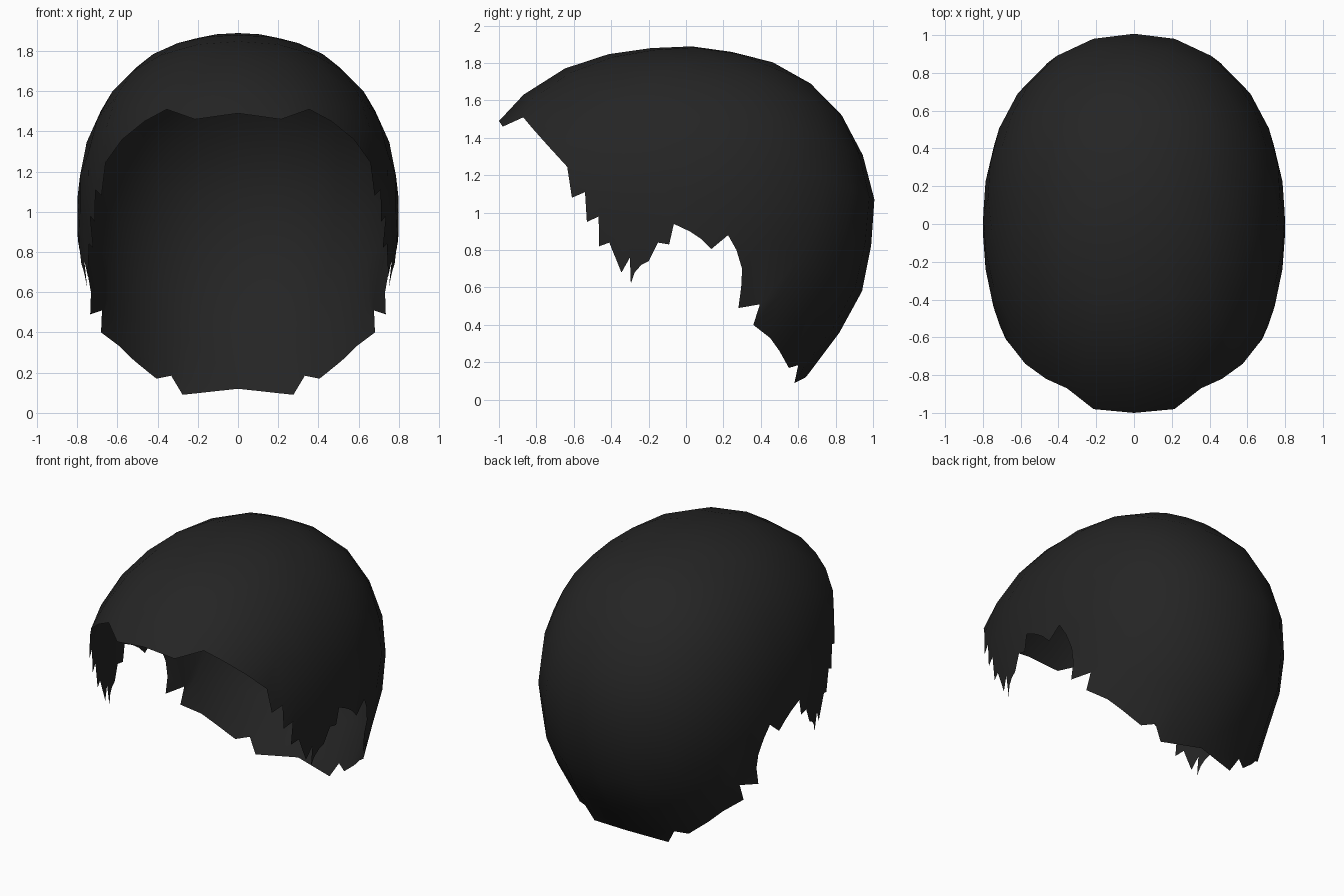
import bpy
import bmesh
from math import acos, atan2, cos, degrees, hypot, pi, radians, sin
from mathutils import Vector
from mathutils.geometry import delaunay_2d_cdt

if "Cube" in bpy.data.objects:
    bpy.data.objects.remove(bpy.data.objects["Cube"])

HALF_WIDTH, POWER = 0.8, 2.2
CENTRE = Vector((0, 0, 1))

# Centre-line of the scalp (y, z): nape, back, crown, brow, then under the head
MIDLINE = [(.62, 0), (.607, .047), (.64, .12), (.7, .2), (.8, .33), (.9, .5),
           (.95, .6), (.98, .78), (1, 1.15), (.92, 1.36), (.79, 1.58),
           (.54, 1.77), (.18, 1.865), (-.18, 1.88), (-.44, 1.84),
           (-.66, 1.765), (-.8, 1.69), (-.9, 1.6), (-1, 1.49),
           (-1.05, 1.14), (-.95, .63), (-.74, .05), (0, -.3), (.63, -.14)]

# Jagged hairline (y, z) from the middle of the fringe round to the nape tip
HAIRLINE = [(-1, 1.49), (-.98, 1.46), (-.87, 1.51), (-.82, 1.45), (-.74, 1.36),
            (-.635, 1.245), (-.61, 1.08), (-.54, 1.11), (-.53, .95),
            (-.467, .98), (-.465, .82), (-.41, .84), (-.345, .68), (-.3, .76),
            (-.295, .62), (-.275, .68), (-.24, .72), (-.2, .74), (-.15, .84),
            (-.09, .83), (-.065, .94), (.02, .9), (.08, .86), (.135, .805),
            (.225, .88), (.27, .8), (.3, .7), (.295, .6), (.28, .49),
            (.395, .51), (.36, .4), (.45, .33), (.5, .26), (.55, .17),
            (.6, .185), (.58, .09), (.64, .12), (.62, 0)]

polar = sorted((degrees(atan2(z - 1, y)) % 360, hypot(y, z - 1)) for y, z in MIDLINE)
polar = [(polar[-1][0] - 360, polar[-1][1])] + polar + [(polar[0][0] + 360, polar[0][1])]


def midline_radius(y, z):
    angle = degrees(atan2(z, y)) % 360
    for (a0, r0), (a1, r1) in zip(polar, polar[1:]):
        if a0 <= angle <= a1:
            return r0 + (r1 - r0) * (angle - a0) / (a1 - a0)
    return polar[0][1]


def surface_point(d):
    """Push a direction from the head centre out to the scalp."""
    s = hypot(d.y, d.z) / midline_radius(d.y, d.z)
    return CENTRE + d * ((abs(d.x) / HALF_WIDTH) ** POWER + s ** POWER) ** (-1 / POWER)


def hairline_direction(y, z, side):
    ratio = min(1, hypot(y, z - 1) / midline_radius(y, z - 1))
    x = HALF_WIDTH * (1 - ratio ** POWER) ** (1 / POWER)
    return Vector((side * x, y, z - 1)).normalized()


# Unrolled map of the head around a pole at the back of the crown
TILT = radians(60)
POLE = Vector((0, cos(TILT), sin(TILT)))
ACROSS = Vector((1, 0, 0))
FORWARD = Vector((0, -sin(TILT), cos(TILT)))


def flatten(d):
    theta = acos(max(-1, min(1, d.dot(POLE))))
    az = atan2(d.dot(FORWARD), d.dot(ACROSS))
    return Vector((theta * cos(az), theta * sin(az)))


def unflatten(p):
    theta, az = p.length, atan2(p.y, p.x)
    return POLE * cos(theta) + (ACROSS * cos(az) + FORWARD * sin(az)) * sin(theta)


# Closed hairline outline, with the two ends shared by both sides
left = [hairline_direction(y, z, 1) for y, z in HAIRLINE]
right = [hairline_direction(y, z, -1) for y, z in HAIRLINE[1:-1]]
for end in (left[0], left[-1]):
    end.x = 0
    end.normalize()
outline = [flatten(d) for d in left + right[::-1]]
count = len(outline)

# Rings of points inside the outline
points = outline + [Vector((0, 0))]
for ring in range(1, 9):
    theta = radians(14 * ring)
    segments = 12 if ring == 1 else 24
    points += [Vector((theta * cos(2 * pi * i / segments),
                       theta * sin(2 * pi * i / segments))) for i in range(segments)]

flat = delaunay_2d_cdt(points, [], [list(range(count))], 1, 1e-5)
verts, faces = flat[0], flat[2]

# Hair shell
bm = bmesh.new()
shell = [bm.verts.new(surface_point(unflatten(p))) for p in verts]
for f in faces:
    bm.faces.new([shell[i] for i in f])
bmesh.ops.delete(bm, geom=[v for v in bm.verts if not v.link_faces], context='VERTS')
bm.normal_update()
for f in bm.faces:
    if f.normal.dot(f.calc_center_median() - CENTRE) < 0:
        f.normal_flip()
    f.smooth = True
mesh = bpy.data.meshes.new("hair")
bm.to_mesh(mesh)
bm.free()

hair = bpy.data.objects.new("hair", mesh)
bpy.context.collection.objects.link(hair)

black = bpy.data.materials.new("soft black")
black.use_nodes = True
colour = (0.018, 0.018, 0.018, 1)
black.diffuse_color = colour
black.node_tree.nodes["Principled BSDF"].inputs["Base Color"].default_value = colour
mesh.materials.append(black)
